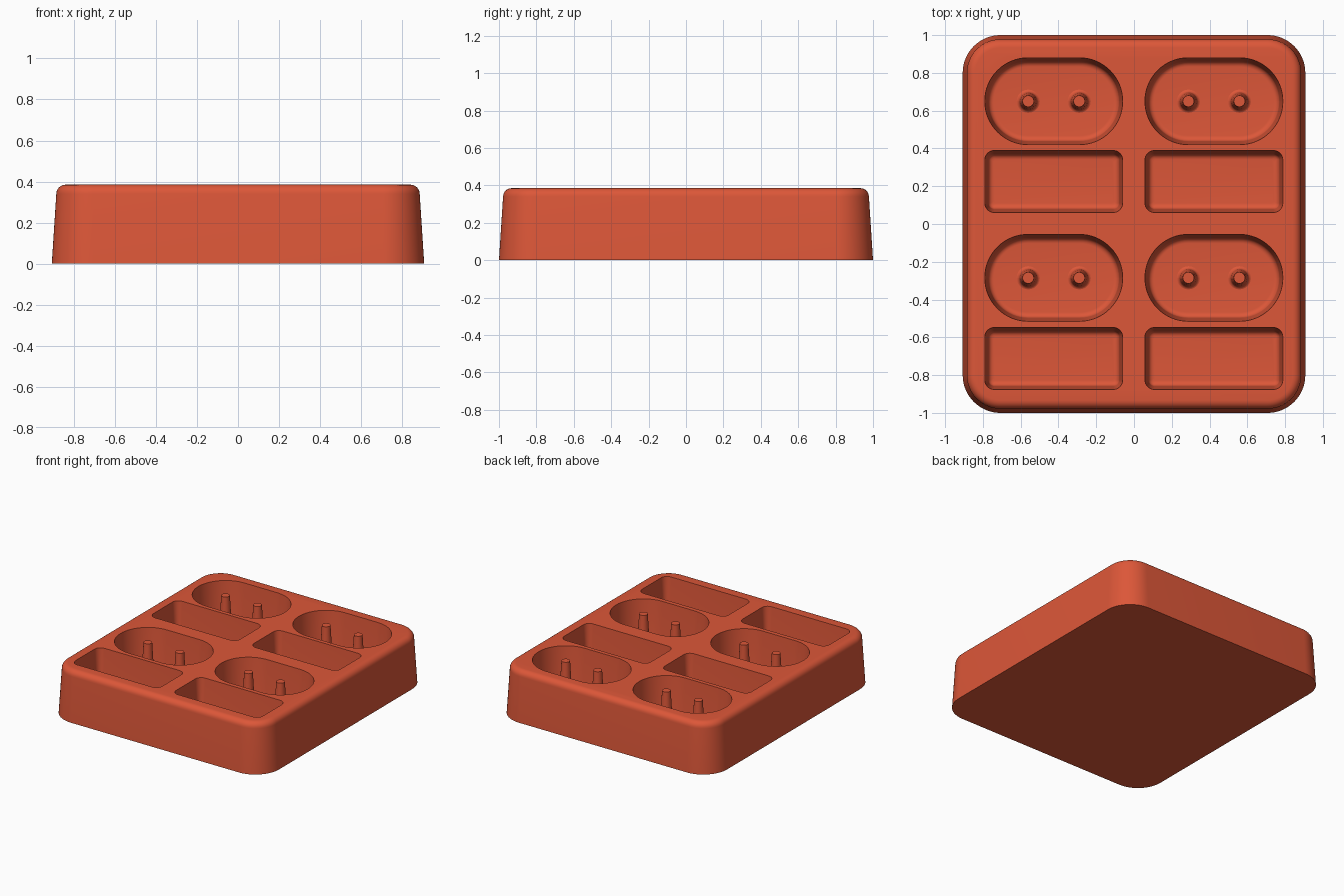
import bpy, bmesh, math

cube = bpy.data.objects.get("Cube")
if cube:
    bpy.data.objects.remove(cube, do_unlink=True)

TOP, FLOOR = 0.385, 0.085
PEG_GAP = 0.135

red = bpy.data.materials.new("brick red")
red.use_nodes = True
colour = (0.72, 0.095, 0.04, 1)
red.diffuse_color = colour
red.node_tree.nodes["Principled BSDF"].inputs["Base Color"].default_value = colour


def outline(cx, cy, hx, hy, r, inset, steps):
    """Rounded rectangle, shrunk by inset."""
    hx, hy, r = hx - inset, hy - inset, max(r - inset, 0.015)
    pts = []
    for q, (sx, sy) in enumerate(((1, 1), (-1, 1), (-1, -1), (1, -1))):
        for i in range(steps + 1):
            a = math.pi / 2 * (q + i / steps)
            pts.append((cx + sx * (hx - r) + r * math.cos(a),
                        cy + sy * (hy - r) + r * math.sin(a)))
    return pts


def loft(bm, shape, levels, steps=12):
    """Capped stack of rounded rectangles; levels are (inset, z)."""
    rings = [[bm.verts.new((x, y, z)) for x, y in outline(*shape, d, steps)]
             for d, z in levels]
    for lo, hi in zip(rings, rings[1:]):
        for i in range(len(lo)):
            j = (i + 1) % len(lo)
            bm.faces.new((lo[i], lo[j], hi[j], hi[i]))
    bm.faces.new(rings[0][::-1])
    bm.faces.new(rings[-1])


def finish(name, bm):
    bmesh.ops.recalc_face_normals(bm, faces=bm.faces)
    mesh = bpy.data.meshes.new(name)
    bm.to_mesh(mesh)
    bm.free()
    mesh.materials.append(red)
    obj = bpy.data.objects.new(name, mesh)
    bpy.context.collection.objects.link(obj)
    return obj


def select(obj):
    bpy.ops.object.select_all(action='DESELECT')
    obj.select_set(True)
    bpy.context.view_layer.objects.active = obj


def smooth(obj):
    select(obj)
    bpy.ops.object.shade_smooth_by_angle(angle=math.radians(35))


# Tray body: drafted walls and a rounded top edge
bm = bmesh.new()
R, DRAFT = 0.045, 0.022
arc = [math.pi / 2 * i / 6 for i in range(7)]
levels = [(0, 0)] + [(DRAFT + R * (1 - math.cos(a)), TOP - R + R * math.sin(a)) for a in arc]
loft(bm, (0, 0, 0.907, 1.0, 0.2), levels, 16)
tray = finish("tray", bm)

# Pocket cutter: drafted walls, rounded at the floor
F = 0.03
pocket_levels = [(0.018 + F * (1 - math.sin(a)), FLOOR + F * (1 - math.cos(a))) for a in arc]
pocket_levels += [(0, TOP), (-0.001, TOP + 0.02)]
columns = (-0.425, 0.423)
oval_rows, slot_rows = (0.65, -0.285), (0.225, -0.712)
bm = bmesh.new()
for x in columns:
    for y in oval_rows:
        loft(bm, (x, y, 0.365, 0.23, 0.229), pocket_levels, 16)
    for y in slot_rows:
        loft(bm, (x, y, 0.365, 0.164, 0.05), pocket_levels, 8)
cutter = finish("pocket_cutter", bm)
cutter.hide_render = True

select(tray)
cut = tray.modifiers.new("pockets", 'BOOLEAN')
cut.operation, cut.solver, cut.object = 'DIFFERENCE', 'EXACT', cutter
bpy.ops.object.modifier_apply(modifier=cut.name)
bpy.data.objects.remove(cutter, do_unlink=True)
smooth(tray)

# Pegs: tapered posts with a flared foot, two in each oval pocket
P = 0.022
peg_levels = [(-0.044 - 0.0 + P * math.sin(a), FLOOR - 0.001 + P * (1 - math.cos(a)))
              for a in arc]
peg_levels = [(-0.016 - P * (1 - math.sin(a)), z) for a, (_, z) in zip(arc, peg_levels)]
peg_levels.append((0, TOP - 0.005))
for row, y in zip(("back", "front"), oval_rows):
    for side, x in zip(("right", "left"), columns):
        bm = bmesh.new()
        for s in (-1, 1):
            loft(bm, (x + s * PEG_GAP, y, 0.03, 0.03, 0.0299), peg_levels, 6)
        smooth(finish(f"{row}_{side}_pegs", bm))
